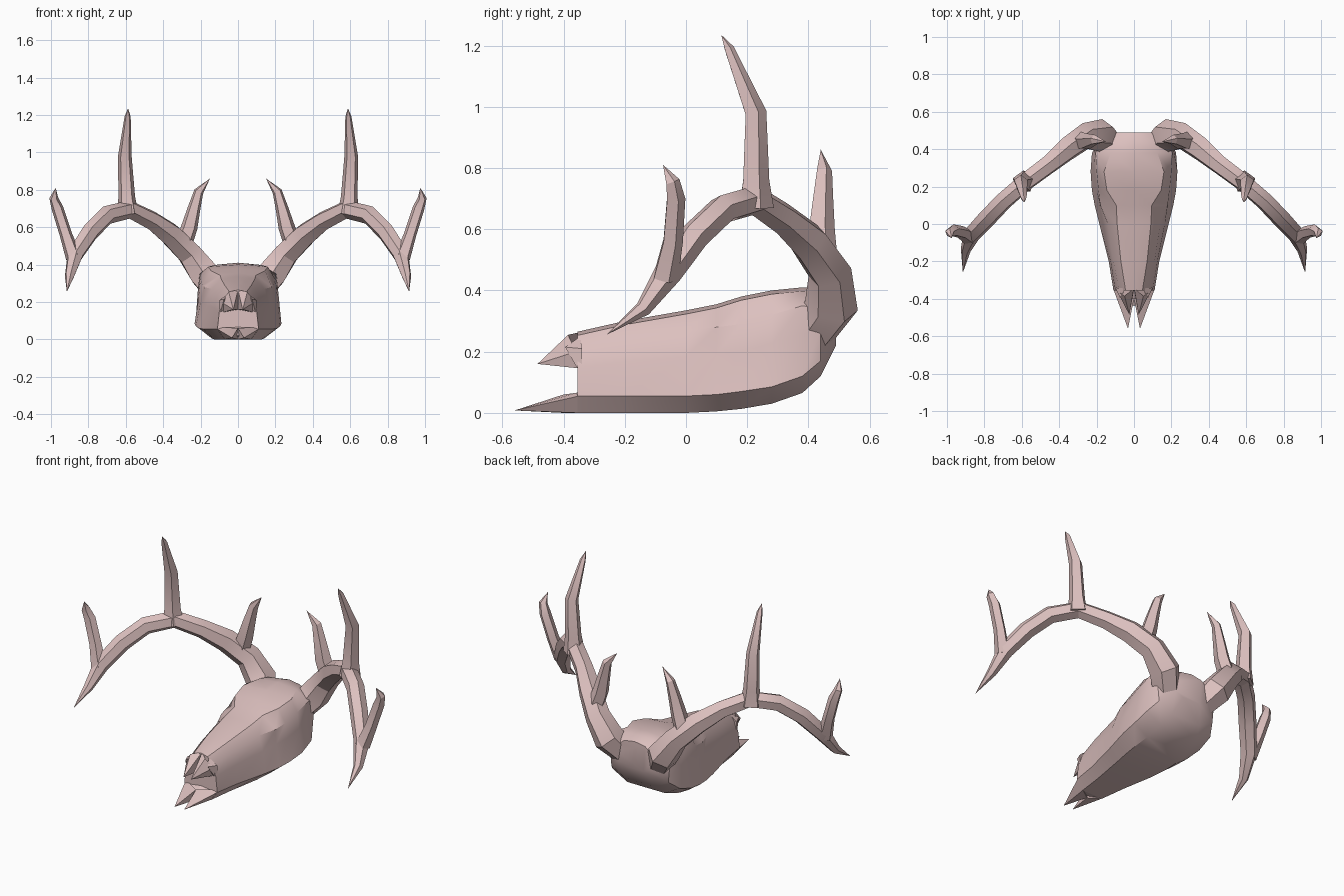
import bpy, bmesh, math
from mathutils import Vector


def finish(name, bm, mirror=False, angle=28):
    bmesh.ops.recalc_face_normals(bm, faces=bm.faces)
    me = bpy.data.meshes.new(name)
    bm.to_mesh(me)
    bm.free()
    ob = bpy.data.objects.new(name, me)
    bpy.context.collection.objects.link(ob)
    mat = bone
    me.materials.append(mat)
    bpy.ops.object.select_all(action='DESELECT')
    ob.select_set(True)
    bpy.context.view_layer.objects.active = ob
    bpy.ops.object.shade_smooth_by_angle(angle=math.radians(angle))
    if mirror:
        ob.modifiers.new("mirror", 'MIRROR').use_mirror_merge = False
    return ob


def skin(bm, rings):
    n = len(rings[0])
    for a, b in zip(rings, rings[1:]):
        for i in range(n):
            j = (i + 1) % n
            bm.faces.new((a[i], a[j], b[j], b[i]))


def tube(name, path, sides=6):
    """Tapered faceted tube; path entries are x, y, z, radius. Ends in a point."""
    bm = bmesh.new()
    pts = [Vector(p[:3]) for p in path]
    rings, side = [], None
    for k in range(len(pts) - 1):
        t = (pts[k + 1] - pts[max(k - 1, 0)]).normalized()
        ref = side if side else Vector((0, 1, 0))
        side = (ref - t * ref.dot(t)).normalized()
        up = t.cross(side)
        rings.append([bm.verts.new(pts[k] + path[k][3] * (
            side * math.cos(2 * math.pi * i / sides) + up * math.sin(2 * math.pi * i / sides)))
            for i in range(sides)])
    skin(bm, rings)
    bm.faces.new(rings[0])
    tip = bm.verts.new(pts[-1])
    for i in range(sides):
        bm.faces.new((rings[-1][i], rings[-1][(i + 1) % sides], tip))
    return finish(name, bm, mirror=True)


def prong(name, base, tip):
    """Pyramid from a base polygon to a point, mirrored across x."""
    bm = bmesh.new()
    vs = [bm.verts.new(p) for p in base]
    t = bm.verts.new(tip)
    bm.faces.new(vs)
    for i in range(len(vs)):
        bm.faces.new((vs[i], vs[(i + 1) % len(vs)], t))
    return finish(name, bm, mirror=True)


bone = bpy.data.materials.new("bone")
bone.diffuse_color = (0.72, 0.53, 0.52, 1)

# Skull: half sections lofted along y
# y, bottom z, bottom w, jaw z, jaw w, cheek w, brow w, brow z, crown w, crown z
stations = [
    (-0.355, 0.00, 0.07, 0.055, 0.11, 0.10, 0.08, 0.21, 0.045, 0.265),
    (-0.20, 0.00, 0.09, 0.055, 0.135, 0.125, 0.11, 0.24, 0.07, 0.30),
    (0.00, 0.00, 0.125, 0.055, 0.185, 0.165, 0.14, 0.27, 0.09, 0.335),
    (0.10, 0.005, 0.14, 0.06, 0.21, 0.185, 0.18, 0.28, 0.095, 0.355),
    (0.18, 0.013, 0.145, 0.07, 0.225, 0.20, 0.19, 0.29, 0.145, 0.38),
    (0.28, 0.03, 0.14, 0.085, 0.232, 0.21, 0.20, 0.32, 0.16, 0.40),
    (0.38, 0.065, 0.125, 0.12, 0.225, 0.215, 0.205, 0.35, 0.125, 0.41),
    (0.44, 0.12, 0.10, 0.17, 0.19, 0.20, 0.19, 0.34, 0.10, 0.405),
    (0.49, 0.22, 0.06, 0.24, 0.11, 0.12, 0.11, 0.34, 0.07, 0.385),
]
bm = bmesh.new()
rings = []
for y, zb, wb, zj, wj, wc, wr, zr, wt, zt in stations:
    zc = zj + (zr - zj) * 0.6
    half = [(wb, zb), (wj, zj), (wc, zc), (wr, zr), (wt, zt - 0.012)]
    ring = half + [(0, zt)] + [(-x, z) for x, z in reversed(half)]
    rings.append([bm.verts.new((x, y, z)) for x, z in ring])
skin(bm, rings)
bm.faces.new(rings[0])
bm.faces.new(rings[-1])
finish("skull", bm, angle=32)

# Muzzle overhang above the open mouth
prong("nose_tip", [(0, -0.34, 0.265), (0.05, -0.385, 0.255), (0.09, -0.36, 0.20),
                   (0.08, -0.345, 0.145), (0, -0.35, 0.16)], (0.025, -0.485, 0.16))
prong("upper_lip", [(0.045, -0.345, 0.25), (0.1, -0.34, 0.21),
                    (0.1, -0.34, 0.12), (0.065, -0.34, 0.14)], (0.075, -0.395, 0.215))

# Split lower jaw
prong("jaw_tip", [(0, -0.40, 0.0), (0, -0.40, 0.06), (0.075, -0.36, 0.065), (0.11, -0.35, 0.055),
                  (0.07, -0.35, 0.0)], (0.032, -0.56, 0.008))
prong("jaw_floor", [(0, -0.35, 0.0), (0.07, -0.35, 0.0), (0.11, -0.35, 0.055),
                    (0, -0.35, 0.07)], (0, -0.44, 0.02))

# Antlers
tube("antler_beam", [
    (0.125, 0.42, 0.27, 0.075), (0.18, 0.475, 0.35, 0.088), (0.26, 0.47, 0.46, 0.072),
    (0.36, 0.40, 0.56, 0.066), (0.46, 0.315, 0.635, 0.053), (0.58, 0.225, 0.695, 0.05),
    (0.70, 0.12, 0.665, 0.05), (0.79, 0.025, 0.575, 0.05), (0.87, -0.06, 0.455, 0.046),
    (0.90, -0.14, 0.34, 0.027), (0.915, -0.26, 0.255, 0)])
tube("brow_tine", [
    (0.295, 0.445, 0.50, 0.05), (0.26, 0.44, 0.60, 0.046), (0.235, 0.445, 0.70, 0.036),
    (0.21, 0.45, 0.79, 0.027), (0.15, 0.44, 0.86, 0)], 5)
tube("tall_tine", [
    (0.59, 0.225, 0.67, 0.062), (0.595, 0.225, 0.76, 0.047), (0.605, 0.225, 0.98, 0.038),
    (0.59, 0.14, 1.19, 0.017), (0.588, 0.115, 1.235, 0)], 5)
tube("end_tine", [
    (0.88, -0.07, 0.44, 0.044), (0.92, -0.045, 0.56, 0.035), (0.965, -0.035, 0.70, 0.033),
    (0.985, -0.045, 0.755, 0.025), (0.975, -0.075, 0.81, 0)], 5)
